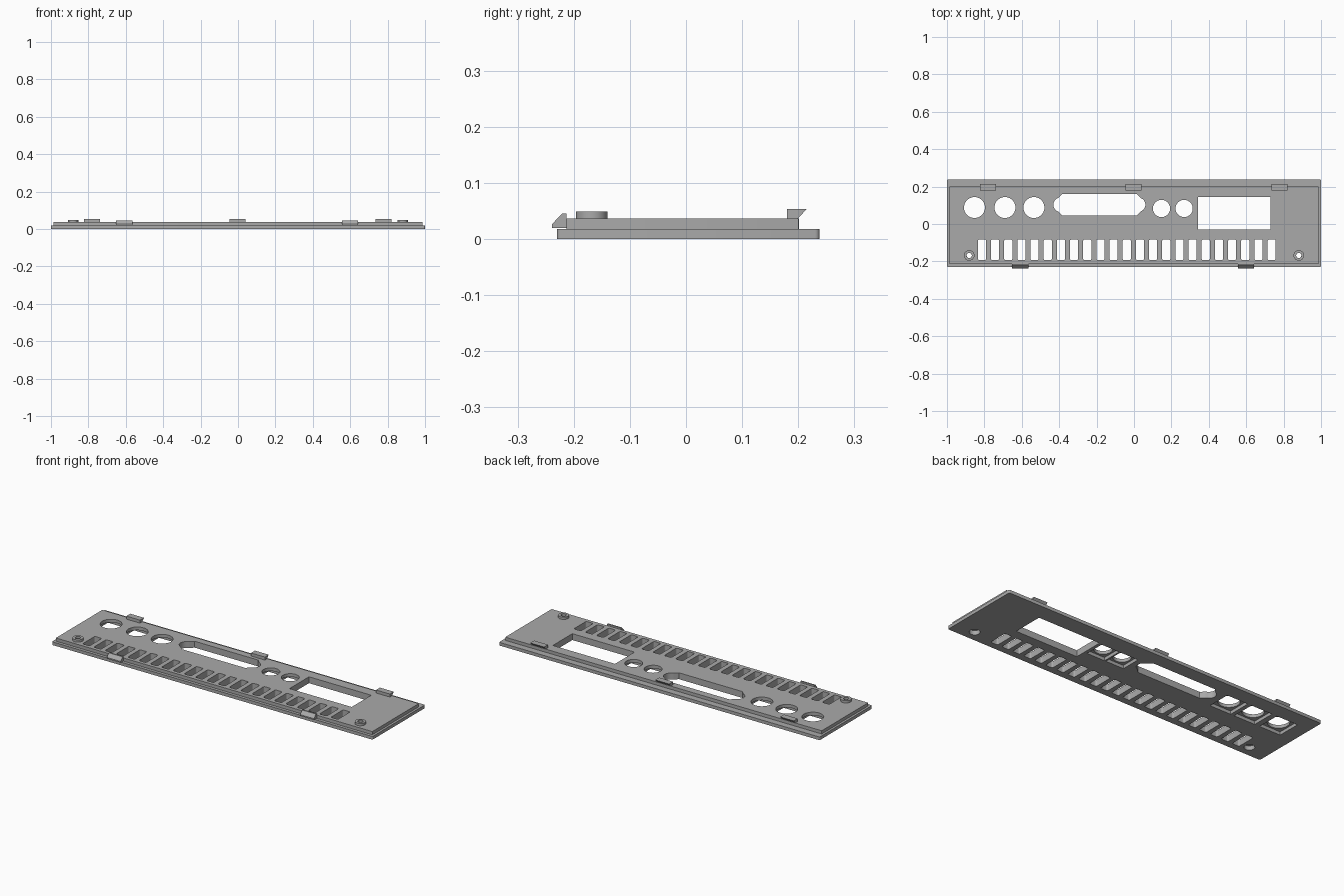
import bpy, bmesh, math

cube = bpy.data.objects.get("Cube")
if cube:
    bpy.data.objects.remove(cube, do_unlink=True)

gray = bpy.data.materials.new("plain gray")
gray.use_nodes = True
COLOR = (0.40, 0.40, 0.40, 1)
gray.diffuse_color = COLOR
gray.node_tree.nodes["Principled BSDF"].inputs["Base Color"].default_value = COLOR

STEP, TOP = 0.018, 0.036


def arc(cx, cy, r, start, end, n):
    return [(cx + r * math.cos(math.radians(start + (end - start) * i / n)),
             cy + r * math.sin(math.radians(start + (end - start) * i / n)))
            for i in range(n + 1)]


def circle(cx, cy, r, n=40):
    return arc(cx, cy, r, 0, 360, n)[:-1]


def rounded(x0, x1, y0, y1, r, n=4):
    corners = [(x1 - r, y1 - r), (x0 + r, y1 - r), (x0 + r, y0 + r), (x1 - r, y0 + r)]
    return [p for i, (x, y) in enumerate(corners)
            for p in arc(x, y, r, 90 * i, 90 * i + 90, n)]


def rect(x0, x1, y0, y1):
    return [(x0, y0), (x1, y0), (x1, y1), (x0, y1)]


def skin(bm, loops, closed=False):
    """Bridge outlines at successive heights, capping the ends unless closed."""
    rings = [[bm.verts.new((x, y, z)) for x, y in pts] for pts, z in loops]
    pairs = list(zip(rings, rings[1:]))
    if closed:
        pairs.append((rings[-1], rings[0]))
    else:
        bm.faces.new(rings[0][::-1])
        bm.faces.new(rings[-1])
    for a, b in pairs:
        for i in range(len(a)):
            j = (i + 1) % len(a)
            bm.faces.new((a[i], a[j], b[j], b[i]))


def finish(name, bm):
    bmesh.ops.recalc_face_normals(bm, faces=bm.faces[:])
    mesh = bpy.data.meshes.new(name)
    bm.to_mesh(mesh)
    bm.free()
    mesh.materials.append(gray)
    obj = bpy.data.objects.new(name, mesh)
    bpy.context.collection.objects.link(obj)
    return obj


def cut(target, name, outlines, z0, z1):
    bm = bmesh.new()
    for pts in outlines:
        skin(bm, [(pts, z0), (pts, z1)])
    cutter = finish(name, bm)
    cutter.hide_render = True
    mod = target.modifiers.new(name, "BOOLEAN")
    mod.operation, mod.solver, mod.object = "DIFFERENCE", "EXACT", cutter
    return cutter


# Stepped panel plate
base = rounded(-1, 1, -0.23, 0.238, 0.008)
raised = rounded(-0.987, 0.987, -0.213, 0.201, 0.002)
bm = bmesh.new()
skin(bm, [(base, 0), (base, STEP), (raised, STEP), (raised, TOP)])
panel = finish("panel", bm)

# Openings: round sockets, connector, window, vents and screw holes
sockets = [(x, 0.088, 0.056) for x in (-0.853, -0.69, -0.535)]
sockets += [(x, 0.083, 0.046) for x in (0.147, 0.268)]
screws = [(-0.881, -0.168), (0.881, -0.168)]

through = [circle(*s) for s in sockets]
through.append(rect(0.342, 0.73, -0.03, 0.144))
cx, cy, half = -0.185, 0.103, 0.208
end = arc(half, 0, 0.038, -70, 70, 12)
end = [(half - 0.01, -0.058), (half + 0.006, -0.042)] + end
end += [(half + 0.006, 0.042), (half - 0.01, 0.058)]
through.append([(cx + x, cy + y) for x, y in end] +
               [(cx - x, cy - y) for x, y in end])
for i in range(23):
    x = -0.813 + 0.0704 * i
    through.append(rounded(x - 0.022, x + 0.022, -0.193, -0.083, 0.008))
through += [circle(x, y, 0.014, 24) for x, y in screws]

# Recesses on the underside
pockets = [rect(x - r - 0.01, x + r + 0.01, y - r - 0.01, y + r + 0.01)
           for x, y, r in sockets]
bores = [circle(x, y, 0.027, 32) for x, y in screws]

cutters = [cut(panel, "opening_cutter", through, -0.1, 0.1),
           cut(panel, "pocket_cutter", pockets, -0.1, STEP),
           cut(panel, "bore_cutter", bores, -0.1, 0.024)]
bpy.context.view_layer.update()
deps = bpy.context.evaluated_depsgraph_get()
result = bpy.data.meshes.new_from_object(panel.evaluated_get(deps))
panel.modifiers.clear()
panel.data = result
for c in cutters:
    bpy.data.objects.remove(c, do_unlink=True)

parts = [panel]

# Screw bosses
for side, (x, y) in zip(("right", "left"), screws):
    bm = bmesh.new()
    outer, inner = circle(x, y, 0.028, 32), circle(x, y, 0.014, 32)
    skin(bm, [(outer, TOP), (outer, 0.049), (inner, 0.049), (inner, TOP)], closed=True)
    parts.append(finish(side + "_screw_boss", bm))


# Snap clips, extruded along x from a side profile
def clip(name, x, profile):
    bm = bmesh.new()
    skin(bm, [(profile, x - 0.043), (profile, x + 0.043)])
    for v in bm.verts:
        v.co = (v.co.z, v.co.x, v.co.y)
    finish(name, bm)


back = [(0.18, TOP), (0.199, TOP), (0.215, 0.053), (0.18, 0.053)]
front = [(-0.213, 0.019), (-0.239, 0.019), (-0.239, 0.026),
         (-0.221, 0.045), (-0.213, 0.045)]
for side, x in (("right", -0.78), ("middle", -0.002), ("left", 0.778)):
    clip(side + "_back_clip", x, back)
for side, x in (("right", -0.608), ("left", 0.598)):
    clip(side + "_front_clip", x, front)

# Smooth the round walls, keep the edges sharp
for o in bpy.context.selected_objects:
    o.select_set(False)
for o in parts:
    o.select_set(True)
bpy.context.view_layer.objects.active = panel
bpy.ops.object.shade_smooth_by_angle(angle=math.radians(30))
